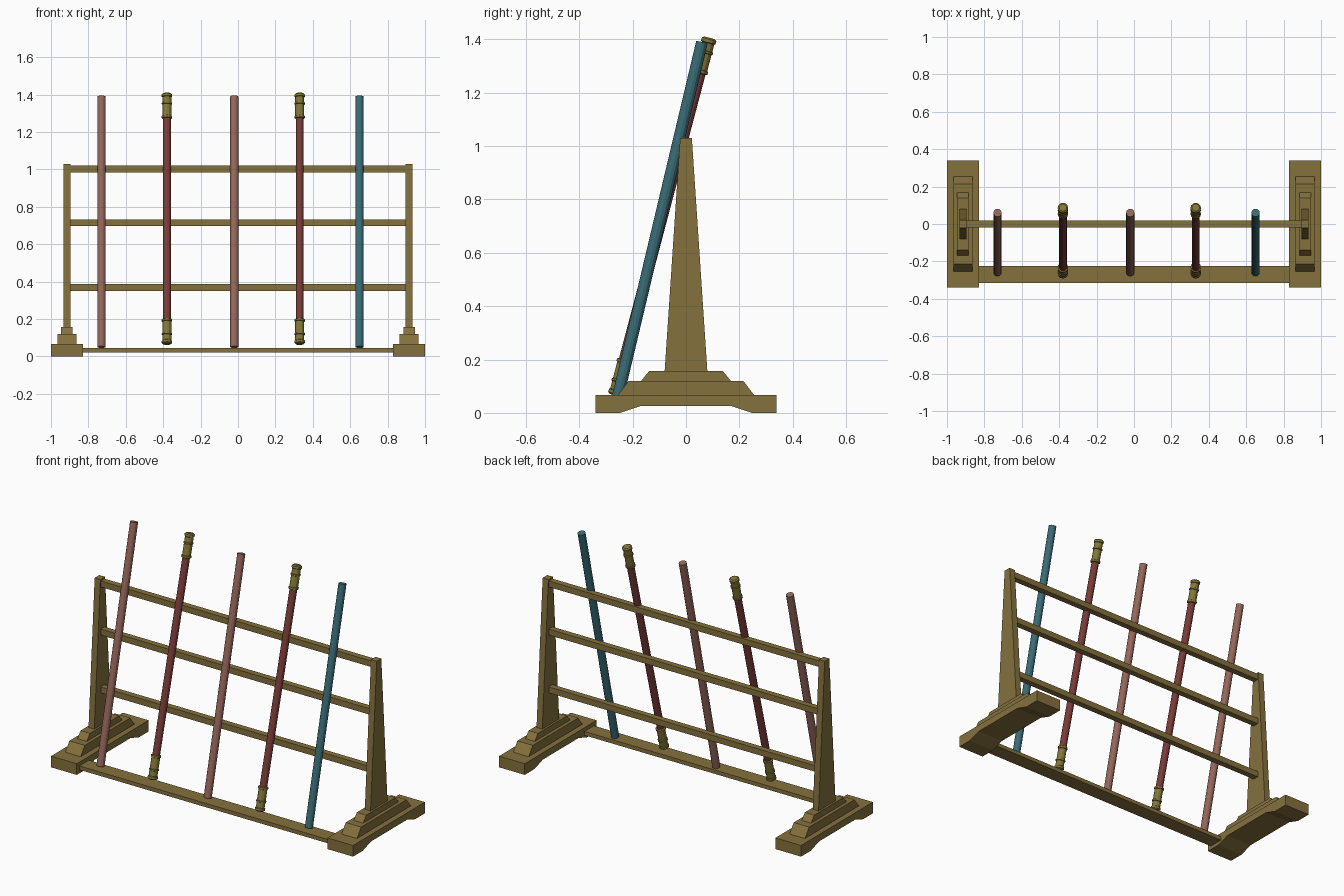
import bpy, bmesh
from mathutils import Vector, Matrix
from math import cos, sin, tau

if "Cube" in bpy.data.objects:
    bpy.data.objects.remove(bpy.data.objects["Cube"])


def material(name, rgb):
    m = bpy.data.materials.new(name)
    m.diffuse_color = (*rgb, 1)
    m.use_nodes = True
    m.node_tree.nodes["Principled BSDF"].inputs["Base Color"].default_value = m.diffuse_color
    return m


WOOD = material("olive wood", (0.235, 0.165, 0.048))
RED = material("dark red", (0.19, 0.045, 0.040))
PINK = material("dusty pink", (0.30, 0.135, 0.105))
TEAL = material("teal", (0.042, 0.15, 0.18))
GOLD = material("gold", (0.225, 0.185, 0.04))


def finish(name, bm, mats):
    bmesh.ops.recalc_face_normals(bm, faces=bm.faces)
    me = bpy.data.meshes.new(name)
    bm.to_mesh(me)
    bm.free()
    for m in mats:
        me.materials.append(m)
    ob = bpy.data.objects.new(name, me)
    bpy.context.collection.objects.link(ob)
    return ob


def slab(name, profile, cx, half):
    """Extrude a (y, z) profile along x, centred on cx."""
    bm = bmesh.new()
    f = bm.faces.new([bm.verts.new((cx - half, y, z)) for y, z in profile])
    ext = bmesh.ops.extrude_face_region(bm, geom=[f])
    verts = [v for v in ext["geom"] if isinstance(v, bmesh.types.BMVert)]
    bmesh.ops.translate(bm, verts=verts, vec=(2 * half, 0, 0))
    return finish(name, bm, [WOOD])


def taper(y0, z0, y1, z1):
    return [(-y0, z0), (y0, z0), (y1, z1), (-y1, z1)]


def pole(name, start, end, profile, mats, n=12):
    """Lathe a (distance, radius, material) profile between two points."""
    bm = bmesh.new()
    rings = [[bm.verts.new((r * cos(tau * i / n), r * sin(tau * i / n), d))
              for i in range(n)] for d, r, _ in profile]
    bm.faces.new(rings[0]).material_index = profile[0][2]
    bm.faces.new(rings[-1]).material_index = profile[0][2]
    for a, b, p in zip(rings, rings[1:], profile):
        for i in range(n):
            j = (i + 1) % n
            bm.faces.new((a[i], a[j], b[j], b[i])).material_index = p[2]
    axis = end - start
    rot = Vector((0, 0, 1)).rotation_difference(axis).to_matrix().to_4x4()
    bm.transform(Matrix.Translation(start) @ rot)
    return finish(name, bm, mats)


# end stands: arched foot, two stepped tiers, tapered post
foot = [(-0.34, 0), (-0.247, 0), (-0.17, 0.026), (0.17, 0.026), (0.247, 0),
        (0.34, 0), (0.34, 0.067), (-0.34, 0.067)]
for side, s in (("left", -1), ("right", 1)):
    cx = 0.915 * s
    slab(side + "_foot", foot, cx, 0.085)
    slab(side + "_lower_step", taper(0.255, 0.067, 0.215, 0.12), cx, 0.051)
    slab(side + "_upper_step", taper(0.168, 0.12, 0.138, 0.157), cx, 0.031)
    slab(side + "_post", taper(0.08, 0.157, 0.022, 1.03), cx, 0.019)

# cross rails and bottom board
for name, z in (("top_rail", 1.002), ("middle_rail", 0.714), ("low_rail", 0.368)):
    slab(name, taper(0.018, z - 0.018, 0.018, z + 0.018), 0, 0.905)
slab("bottom_board", [(-0.315, 0.021), (-0.225, 0.021), (-0.225, 0.044),
                      (-0.315, 0.044)], 0, 0.86)

# plain staffs
for name, x, mat in (("left_staff", -0.73, PINK), ("centre_staff", -0.02, PINK),
                     ("right_staff", 0.65, TEAL)):
    a, b = Vector((x, -0.258, 0.050)), Vector((x, 0.060, 1.390))
    pole(name, a, b, [(0, 0.022, 0), ((b - a).length, 0.022, 0)], [mat])

# red staffs with ringed gold fittings at both ends
tip = [(0, 0.020), (0.006, 0.028), (0.018, 0.028), (0.021, 0.024),
       (0.050, 0.024), (0.052, 0.028), (0.059, 0.028), (0.061, 0.024),
       (0.124, 0.024), (0.126, 0.028), (0.136, 0.028), (0.139, 0.021)]
for name, x in (("left_gold_tipped_staff", -0.38), ("right_gold_tipped_staff", 0.33)):
    a, b = Vector((x, -0.266, 0.066)), Vector((x, 0.088, 1.406))
    L = (b - a).length
    low = [(d, r, 0) for d, r in tip]
    low[-1] = (tip[-1][0], tip[-1][1], 1)
    high = [(L - d, r, 0) for d, r in reversed(tip)]
    pole(name, a, b, low + high, [GOLD, RED])
